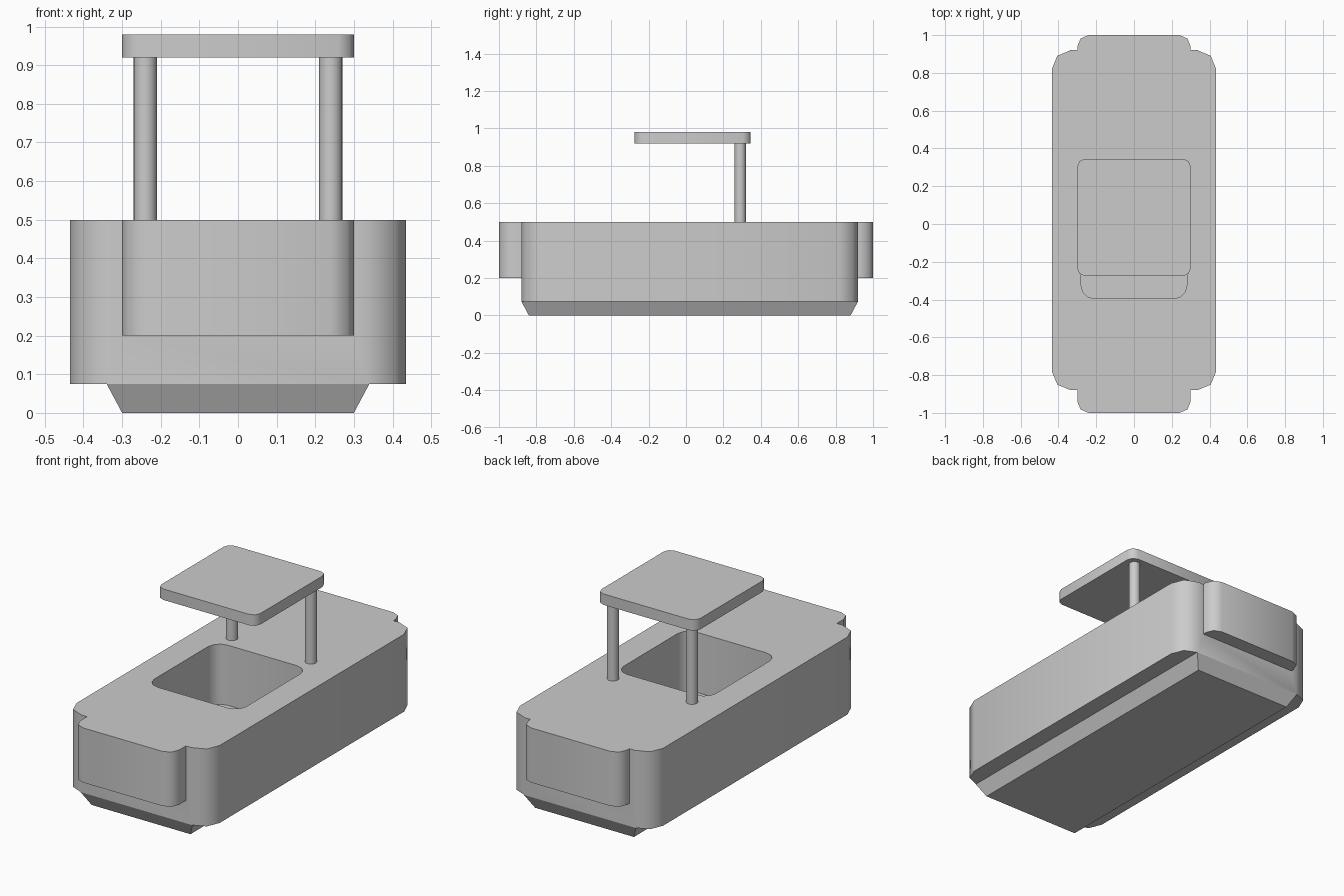
import bpy, bmesh, math
from math import cos, sin, pi

if "Cube" in bpy.data.objects:
    bpy.data.objects.remove(bpy.data.objects["Cube"])


def finish(name, bm):
    bmesh.ops.recalc_face_normals(bm, faces=bm.faces)
    me = bpy.data.meshes.new(name)
    bm.to_mesh(me)
    bm.free()
    ob = bpy.data.objects.new(name, me)
    bpy.context.collection.objects.link(ob)
    return ob


def rounded_slab(name, x, y0, y1, z0, z1, r, segs):
    """Upright prism with rounded corners, symmetric in x."""
    corners = [(x - r, y1 - r), (r - x, y1 - r), (r - x, y0 + r), (x - r, y0 + r)]
    bm = bmesh.new()
    ring = []
    for q, (cx, cy) in enumerate(corners):
        for i in range(segs + 1):
            a = pi / 2 * (q + i / segs)
            ring.append(bm.verts.new((cx + r * cos(a), cy + r * sin(a), z0)))
    base = bm.faces.new(ring)
    top = bmesh.ops.extrude_face_region(bm, geom=[base], use_keep_orig=True)["geom"]
    bmesh.ops.translate(bm, vec=(0, 0, z1 - z0),
                        verts=[v for v in top if isinstance(v, bmesh.types.BMVert)])
    return finish(name, bm)


def combine(target, tool, operation):
    mod = target.modifiers.new("combine", 'BOOLEAN')
    mod.operation, mod.object, mod.solver = operation, tool, 'EXACT'
    bpy.context.view_layer.objects.active = target
    bpy.ops.object.modifier_apply(modifier=mod.name)
    bpy.data.objects.remove(tool)


def smooth(ob, angle=50):
    bpy.ops.object.select_all(action='DESELECT')
    ob.select_set(True)
    bpy.context.view_layer.objects.active = ob
    bpy.ops.object.shade_smooth_by_angle(angle=math.radians(angle))


# Hull with raised end blocks and a sunken cockpit
hull = rounded_slab("hull", 0.435, -0.88, 0.92, 0.075, 0.5, 0.1, 2)
combine(hull, rounded_slab("front_block", 0.30, -1.0, -0.7, 0.2, 0.5, 0.06, 2), 'UNION')
combine(hull, rounded_slab("rear_block", 0.30, 0.7, 1.0, 0.2, 0.5, 0.06, 2), 'UNION')
combine(hull, rounded_slab("cockpit_cutter", 0.28, -0.395, 0.21, 0.17, 0.6, 0.07, 3), 'DIFFERENCE')
smooth(hull)

# Tapered keel under the hull
bm = bmesh.new()
bmesh.ops.create_cube(bm, size=2)
for v in bm.verts:
    up = v.co.z > 0
    v.co = (v.co.x * (0.34 if up else 0.30),
            0.02 + v.co.y * (0.90 if up else 0.86), 0.075 if up else 0)
keel = finish("keel", bm)

# Canopy roof
smooth(rounded_slab("canopy_roof", 0.30, -0.275, 0.345, 0.92, 0.98, 0.04, 2))

# Canopy posts
for side, name in ((-1, "left_post"), (1, "right_post")):
    bpy.ops.mesh.primitive_cylinder_add(vertices=24, radius=0.03, depth=0.42,
                                        location=(side * 0.24, 0.29, 0.71))
    post = bpy.context.object
    post.name = name
    smooth(post)
